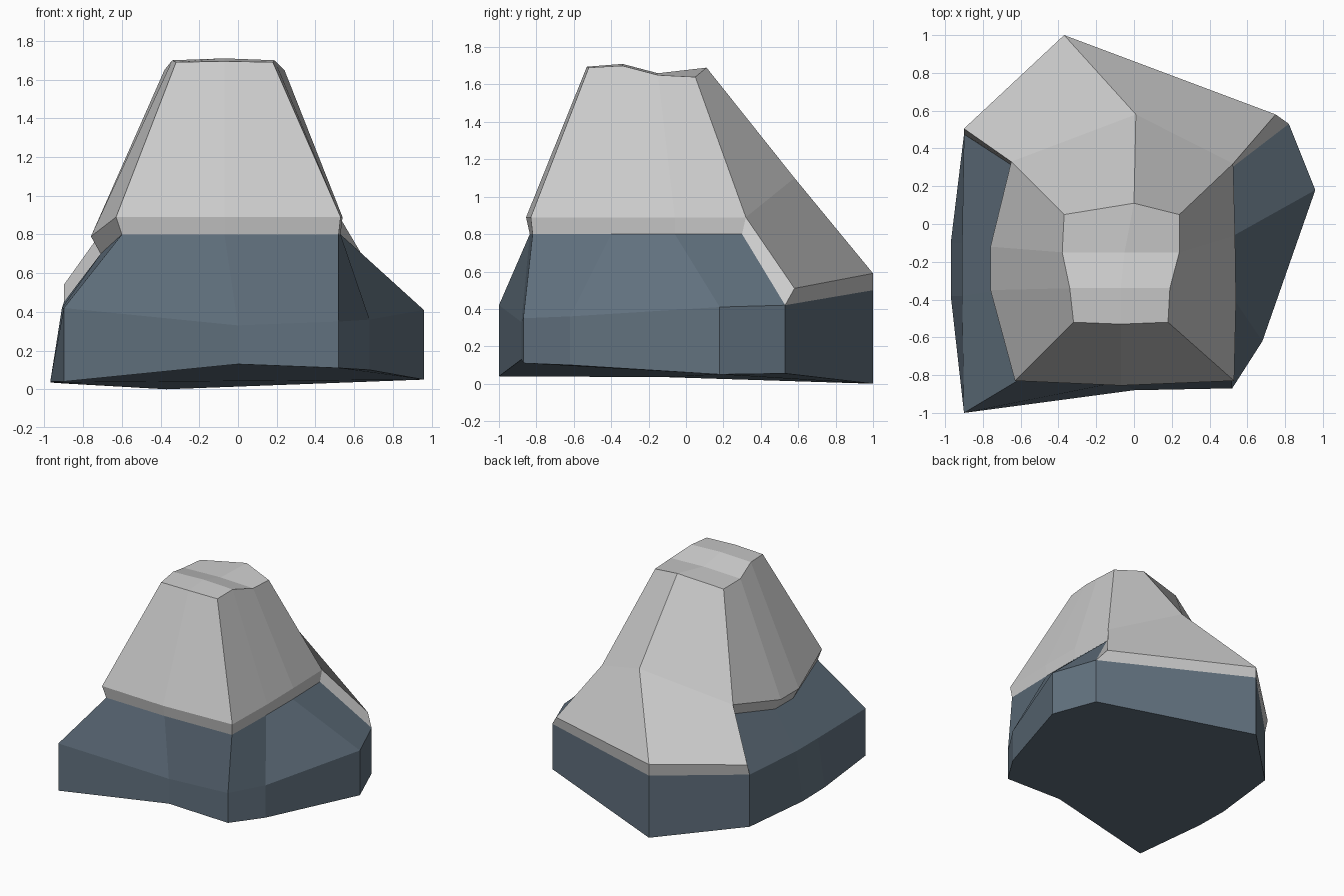
import bpy, bmesh

if "Cube" in bpy.data.objects:
    bpy.data.objects.remove(bpy.data.objects["Cube"])

# Columns run anticlockwise: 0 front-left, 1 front, 2 front-right, 3-4 right side,
# 5 inner back-right, 6 back-right, 7 back, 8 back-left, 9 inner back-left, 10-11 left side

# Seam where the pale cap meets the dark rock
seam = [(-.60, -.82, .80), (-.07, -.835, .80), (.52, -.82, .80), (.53, -.40, .80),
        (.53, -.06, .80), (.52, .30, .80), (.82, .53, .42), (-.37, 1.0, .50),
        (-.90, .475, .45), (-.63, .30, .80), (-.71, -.12, .70), (-.71, -.35, .70)]

# Rock shoulder and foot
shoulder = [(-.90, -1.0, .42), (0, -.88, .33), (.52, -.87, .35), (.68, -.62, .36),
            (.96, .18, .41), seam[6], seam[6], seam[7], seam[8], seam[8],
            (-.91, -.10, .42), (-.91, -.38, .42)]
foot_z = [.04, .13, .11, .10, .05, .055, .055, 0, .03, .03, .035, .04]
foot = [(x - (.06 if i > 9 else 0), y, z)
        for i, ((x, y, _), z) in enumerate(zip(shoulder, foot_z))]

# Cap lip, hanging out just above the seam
shift = {0: (-.03, -.01), 1: (0, -.02), 2: (.01, -.01), 3: (.01, 0), 4: (.005, 0),
         5: (.005, .02), 6: (-.07, .05), 8: (0, .03), 9: (-.02, .03),
         10: (-.05, 0), 11: (-.05, 0)}
lip = []
for i, (x, y, z) in enumerate(seam):
    dx, dy = shift.get(i, (0, 0))
    lip.append((x + dx, y + dy, z + .09))

# Waist of the cap: the back spur folds in to its ridge point
waist = list(lip)
waist[6], waist[7], waist[8] = lip[5], (.01, .58, 1.10), lip[9]

# Summit ring
summit = [(-.32, -.52, 1.69), (-.07, -.53, 1.695), (.18, -.52, 1.69), (.19, -.34, 1.70),
          (.24, -.15, 1.65), (.24, .05, 1.64), (.24, .05, 1.64), (0, .11, 1.69),
          (-.37, .05, 1.64), (-.37, .05, 1.64), (-.38, -.15, 1.65), (-.34, -.34, 1.70)]


def loft(name, rings, color=None, bottom=False, summit_mid=None):
    bm = bmesh.new()
    rows = [[bm.verts.new(p) for p in r] for r in rings]
    n = len(rows[0])
    for lo, hi in zip(rows, rows[1:]):
        for i in range(n):
            j = (i + 1) % n
            bm.faces.new((lo[i], lo[j], hi[j], hi[i]))
    if bottom:
        bm.faces.new(rows[0][::-1])
    if summit_mid:
        t = rows[-1]
        a, b = [bm.verts.new(p) for p in summit_mid]
        grid = [(t[0], t[1], t[2]), (t[11], a, t[3]), (t[10], b, t[4]), (t[9], t[7], t[5])]
        for f, k in zip(grid, grid[1:]):
            for c in (0, 1):
                bm.faces.new((f[c], f[c + 1], k[c + 1], k[c]))
    # Merge the columns that share a corner
    bmesh.ops.remove_doubles(bm, verts=bm.verts[:], dist=.0005)
    bmesh.ops.recalc_face_normals(bm, faces=bm.faces[:])
    me = bpy.data.meshes.new(name)
    bm.to_mesh(me)
    bm.free()
    ob = bpy.data.objects.new(name, me)
    bpy.context.collection.objects.link(ob)
    if color:
        mat = bpy.data.materials.new(name + "_material")
        mat.diffuse_color = color
        mat.use_nodes = True
        mat.node_tree.nodes["Principled BSDF"].inputs["Base Color"].default_value = mat.diffuse_color
        me.materials.append(mat)
    return ob


# Dark rock base
loft("rock_base", [foot, shoulder, seam], (.12, .165, .21, 1), bottom=True)
# Pale cap with its stepped summit
loft("rock_cap", [seam, lip, waist, summit],
     summit_mid=[(-.07, -.34, 1.71), (-.05, -.15, 1.66)])
